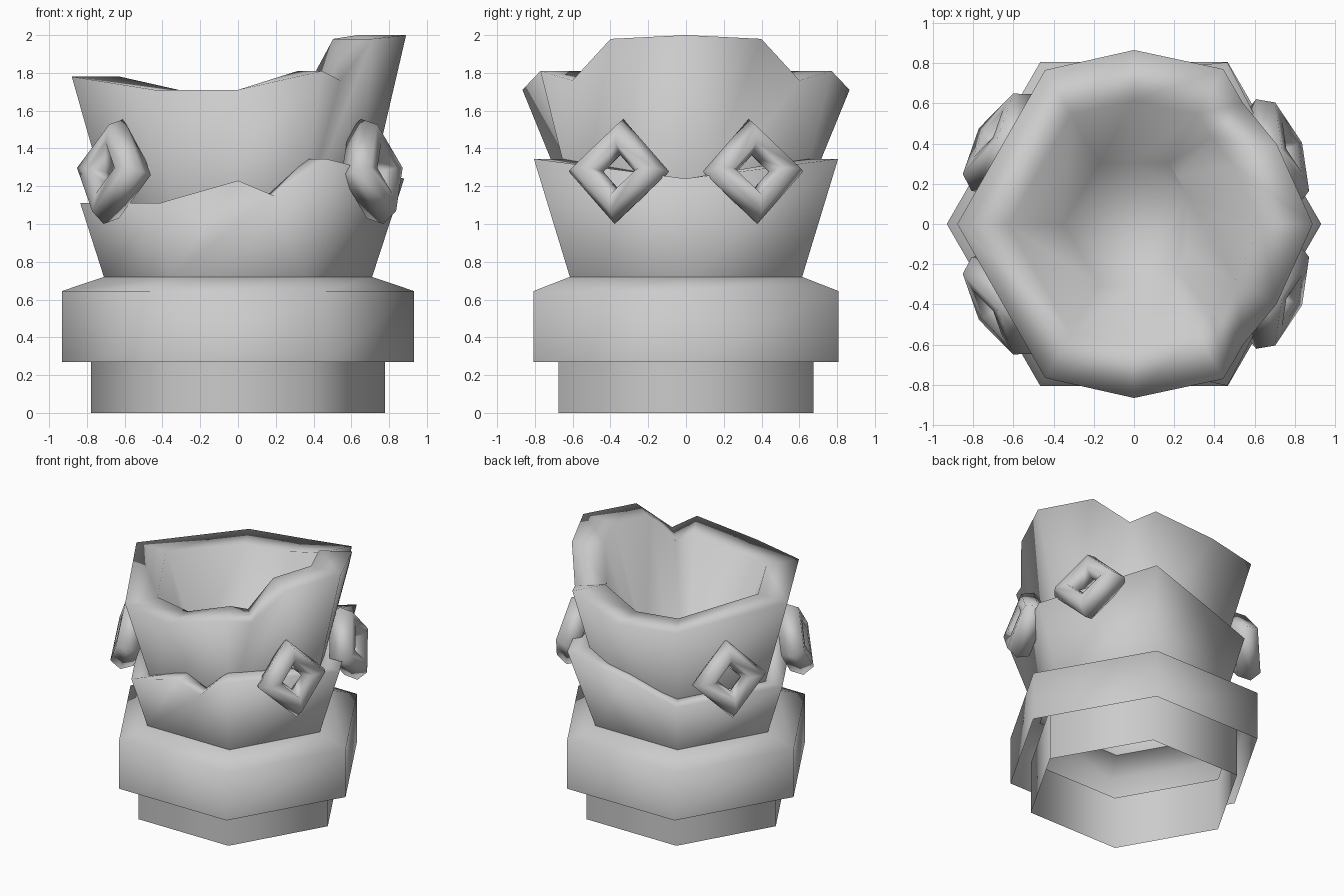
import bpy, bmesh
from math import sin, cos, radians, floor
from mathutils import Matrix, Vector

cube = bpy.data.objects.get("Cube")
if cube:
    bpy.data.objects.remove(cube)

stone = bpy.data.materials.new("light_grey")
stone.use_nodes = True
GREY = (0.6, 0.6, 0.6, 1)
stone.diffuse_color = GREY
stone.node_tree.nodes["Principled BSDF"].inputs["Base Color"].default_value = GREY


def hexagon(u):
    """Point on the unit hexagon outline; whole numbers of u are corners."""
    k = floor(u)
    a, b = (Vector((cos(radians(60 * i)), sin(radians(60 * i)), 0)) for i in (k, k + 1))
    return a.lerp(b, u - k)


def ring(us, radii, heights):
    return [hexagon(u) * r + Vector((0, 0, z)) for u, r, z in zip(us, radii, heights)]


def flat_ring(us, r, z):
    return ring(us, [r] * len(us), [z] * len(us))


def finish(name, bm):
    bmesh.ops.remove_doubles(bm, verts=bm.verts, dist=0.0005)
    bmesh.ops.recalc_face_normals(bm, faces=bm.faces)
    for f in bm.faces:
        f.smooth = True
    mesh = bpy.data.meshes.new(name)
    bm.to_mesh(mesh)
    bm.free()
    mesh.materials.append(stone)
    obj = bpy.data.objects.new(name, mesh)
    bpy.context.collection.objects.link(obj)


def loft(name, rings, cap=False):
    """Skin a stack of rings with quads, optionally closing the last one."""
    bm = bmesh.new()
    rows = [[bm.verts.new(p) for p in r] for r in rings]
    n = len(rows[0])
    for low, high in zip(rows, rows[1:]):
        for i in range(n):
            j = (i + 1) % n
            bm.faces.new((low[i], low[j], high[j], high[i]))
    if cap:
        bm.faces.new(rows[-1])
    finish(name, bm)


def mirrored(half):
    """Extend a half rim (u from 0 to 3) to the whole outline."""
    return half + [(6 - u, r, z) for u, r, z in reversed(half[1:-1])]


def broken_cup(name, rim, foot, foot_z, lip, floor_r, floor_z, cap):
    """Six-cornered foot fanning out to a jagged rim, then down inside."""
    us, radii, heights = zip(*rim)
    loft(name, [flat_ring([round(u) for u in us], foot, foot_z),
                ring(us, radii, heights),
                ring(us, [r * lip for r in radii], heights),
                flat_ring(us, floor_r, floor_z)], cap)


# Open foot and overhanging collar
corners = range(6)
loft("foot", [flat_ring(corners, 0.778, z) for z in (0, 0.41)])
loft("collar", [flat_ring(corners, r, z) for r, z in
                ((0.932, 0.27), (0.932, 0.645), (0.71, 0.72))])

# Jagged outer shell, notched only at the front
broken_cup("outer_shell",
           [(0, 0.88, 1.24), (1, 0.93, 1.345), (1.5, 0.875, 1.23), (2, 0.835, 1.11),
            (3, 0.835, 1.11), (4, 0.835, 1.11), (4.5, 0.87, 1.23),
            (4.72, 0.86, 1.15), (5, 0.93, 1.345)],
           0.71, 0.72, 0.77, 0.58, 0.8, False)

# Tall broken bowl inside it
broken_cup("inner_bowl",
           mirrored([(0, 0.89, 2), (0.49, 0.94, 1.98), (0.78, 0.89, 1.76), (1, 0.89, 1.81),
                     (1.5, 1.0, 1.71), (2, 0.885, 1.71), (3, 0.88, 1.78)]),
           0.65, 0.97, 0.71, 0.35, 1.12, True)


# Four diamond-shaped rings, leaning back against the bowl
def diamond_ring(name, centre, azimuth, major=0.187, minor=0.098, sides=6):
    turn = Matrix.Rotation(radians(azimuth), 3, 'Z') @ Matrix.Rotation(radians(-13), 3, 'Y')
    bm = bmesh.new()
    rows = []
    for i in range(4):
        a = radians(90 * i)
        row = []
        for j in range(sides):
            b = radians(360 * j / sides)
            r = major + minor * cos(b)
            p = Vector((minor * sin(b), r * cos(a), r * sin(a)))
            row.append(bm.verts.new(turn @ p + Vector(centre)))
        rows.append(row)
    for i in range(4):
        for j in range(sides):
            k, m = (i + 1) % 4, (j + 1) % sides
            bm.faces.new((rows[i][j], rows[k][j], rows[k][m], rows[i][m]))
    finish(name, bm)


for side, word in ((-1, "front"), (1, "back")):
    diamond_ring(word + "_left_ring", (0.71, 0.355 * side, 1.278), 21 * side)
    diamond_ring(word + "_right_ring", (-0.657, 0.405 * side, 1.278), 180 - 32 * side)
